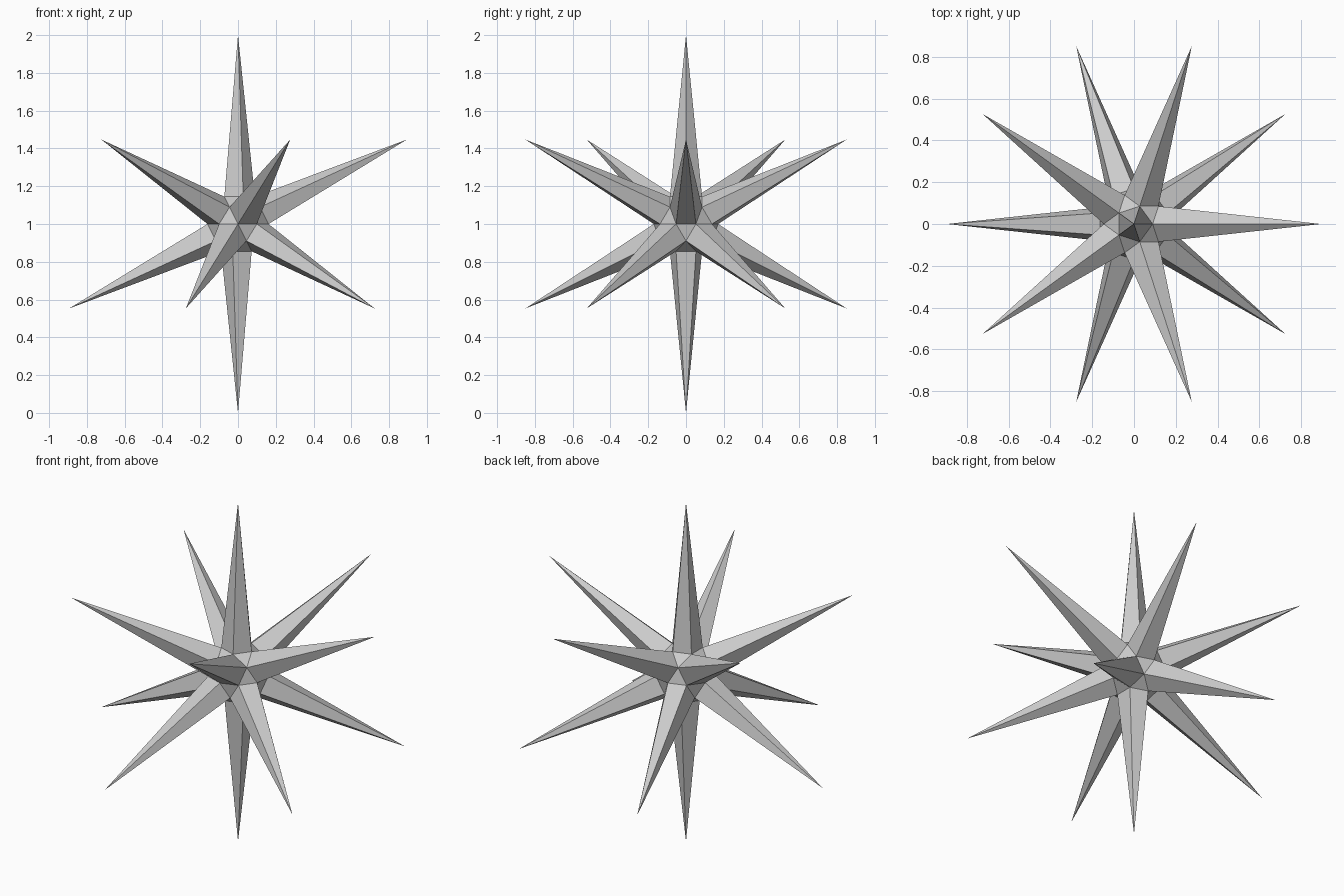
import bpy, bmesh
from mathutils import Vector

if "Cube" in bpy.data.objects:
    bpy.data.objects.remove(bpy.data.objects["Cube"])

# Twelve-spiked star: the icosahedron corners stay out as spike tips,
# and the edge midpoints are pulled in to form the small core.
TIP_RADIUS = 1.0
CORE_RADIUS = 0.17

bm = bmesh.new()
bmesh.ops.create_icosphere(bm, subdivisions=2, radius=1.0)
for v in bm.verts:
    is_tip = len(v.link_edges) == 5
    v.co = v.co.normalized() * (TIP_RADIUS if is_tip else CORE_RADIUS)
    v.co += Vector((0, 0, 1))
bmesh.ops.recalc_face_normals(bm, faces=bm.faces)

mesh = bpy.data.meshes.new("spiked_star")
bm.to_mesh(mesh)
bm.free()
star = bpy.data.objects.new("spiked_star", mesh)
bpy.context.collection.objects.link(star)
